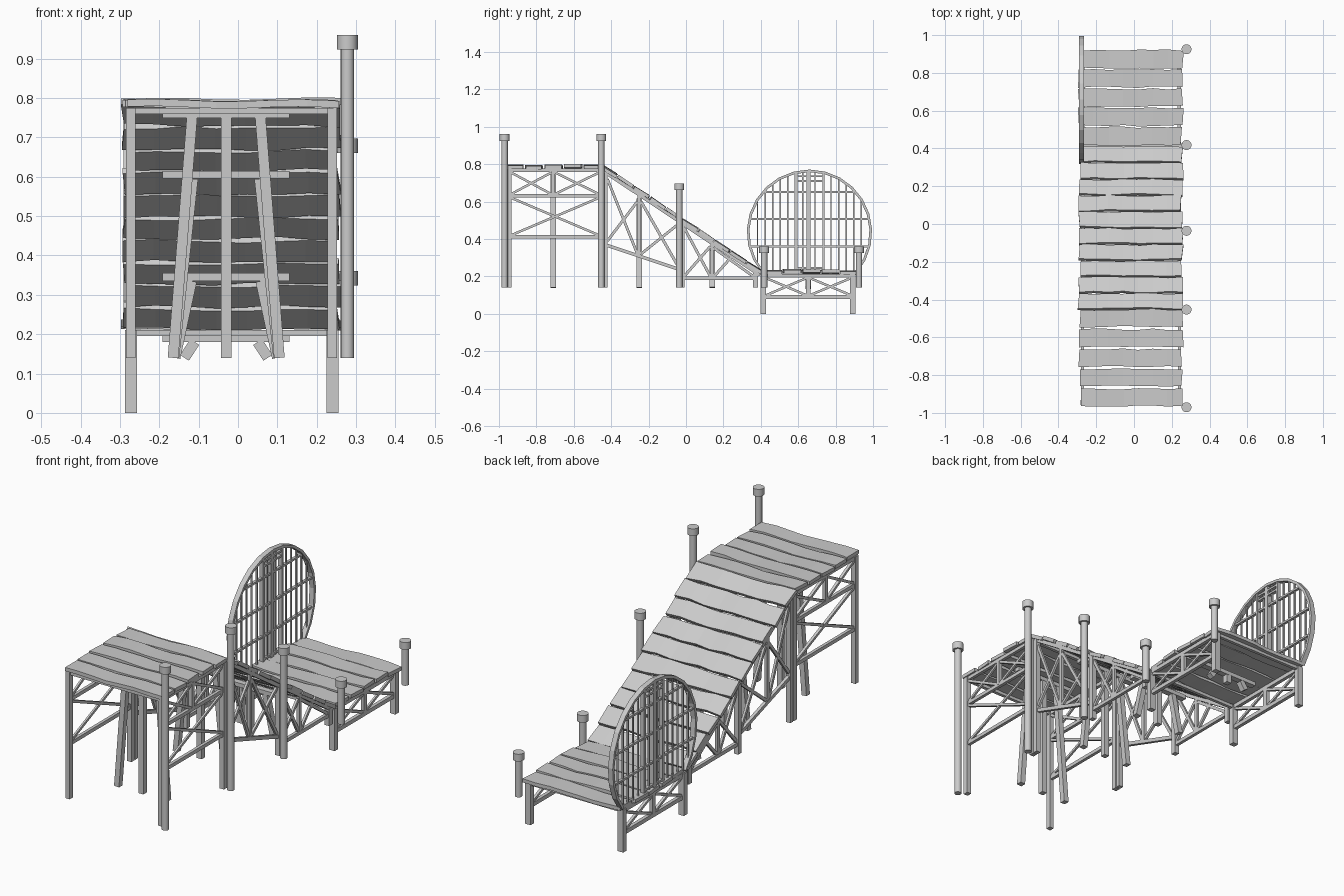
import bpy, bmesh, math, random
from mathutils import Vector, Matrix

if "Cube" in bpy.data.objects:
    bpy.data.objects.remove(bpy.data.objects["Cube"])

random.seed(4)
CX = -0.018                     # centre line of the decks
SIDES = (-0.272, 0.24)          # x of the two side frames


def finish(bm, name):
    bmesh.ops.recalc_face_normals(bm, faces=bm.faces)
    me = bpy.data.meshes.new(name)
    bm.to_mesh(me)
    bm.free()
    ob = bpy.data.objects.new(name, me)
    bpy.context.collection.objects.link(ob)
    return ob


def beam(bm, p, q, depth, width, side=(1, 0, 0)):
    """Box from p to q; depth is measured along the side axis."""
    p, q, s = Vector(p), Vector(q), Vector(side)
    d = q - p
    n = d.normalized()
    t = n.cross(s).normalized()
    m = Matrix((s * depth, t * width, d)).transposed().to_4x4()
    m.translation = (p + q) / 2
    bmesh.ops.create_cube(bm, size=1, matrix=m)


def frame(name, lines):
    """Same set of (y1, z1, y2, z2, depth, width) members on both sides."""
    bm = bmesh.new()
    for x in SIDES:
        for y1, z1, y2, z2, dep, w in lines:
            beam(bm, (x, y1, z1), (x, y2, z2), dep, w)
    return finish(bm, name)


def cross(y1, y2, z1, z2, w=0.013):
    return [(y1, z1, y2, z2, 0.010, w), (y1, z2, y2, z1, 0.014, w)]


def plank(bm, y, z, length, angle, thick=0.018):
    """Weathered board along x with wavy edges, tilted about x."""
    n = 7
    x0, x1 = -0.283 - random.uniform(0, 0.014), 0.248 + random.uniform(0, 0.012)
    rot = Matrix.Translation((0, y, z)) @ Matrix.Rotation(angle, 4, 'X')
    tilt = random.uniform(-0.003, 0.003)
    ph = random.uniform(0, 6.28)
    rings = []
    for i in range(n + 1):
        x = x0 + (x1 - x0) * i / n
        a = -length / 2 + random.uniform(-0.006, 0.003)
        b = length / 2 + random.uniform(-0.003, 0.006)
        dz = 0.003 * math.sin(i * 1.3 + ph) + tilt * (i / n - 0.5)
        jag = [random.uniform(-0.006, 0.006) if i in (0, n) else 0 for _ in range(2)]
        pts = [(x + jag[0], a, dz - thick / 2), (x + jag[1], b, dz - thick / 2),
               (x + jag[1], b, dz + thick / 2), (x + jag[0], a, dz + thick / 2)]
        rings.append([bm.verts.new(rot @ Vector(p)) for p in pts])
    for r, s in zip(rings, rings[1:]):
        for k in range(4):
            bm.faces.new((r[k], r[(k + 1) % 4], s[(k + 1) % 4], s[k]))
    bm.faces.new(rings[0])
    bm.faces.new(rings[-1])


# Planks of the upper deck, ramp and lower deck
bm = bmesh.new()
for i in range(5):
    plank(bm, -0.918 + i * 0.105, 0.787 + random.uniform(-0.004, 0.005), 0.088, 0)
finish(bm, "upper_deck_planks")
bm = bmesh.new()
slope = math.atan2(-0.55, 0.83)
for i in range(10):
    y = -0.412 + i * 0.0863
    plank(bm, y, 0.762 - (y + 0.412) * 0.665, 0.09, slope + random.uniform(-0.04, 0.04))
finish(bm, "ramp_planks")
bm = bmesh.new()
for i in range(5):
    plank(bm, 0.465 + i * 0.102, 0.222 + random.uniform(-0.004, 0.005), 0.09, 0)
finish(bm, "lower_deck_planks")

# Upper deck side frames
up = [(y, 0.14, y, 0.775, 0.024, 0.026) for y in (-0.945, -0.458)]
up += [(-0.95, z, -0.45, z, 0.016, 0.018) for z in (0.767, 0.632, 0.412)]
up += [(-0.71, 0.632, -0.71, 0.767, 0.018, 0.018)]
up += cross(-0.935, -0.72, 0.64, 0.755) + cross(-0.70, -0.465, 0.64, 0.755)
up += cross(-0.935, -0.465, 0.42, 0.62)
frame("upper_frame", up)

# Ramp side frames
ramp = [(-0.43, 0.14, -0.43, 0.755, 0.024, 0.022), (-0.02, 0.14, -0.02, 0.485, 0.024, 0.026),
        (0.372, 0.14, 0.372, 0.225, 0.024, 0.026),
        (-0.44, 0.762, 0.395, 0.207, 0.018, 0.018),
        (-0.42, 0.365, -0.03, 0.235, 0.016, 0.018), (-0.02, 0.19, 0.37, 0.19, 0.016, 0.018),
        (-0.42, 0.72, -0.26, 0.32, 0.012, 0.015), (-0.42, 0.39, -0.26, 0.60, 0.012, 0.015),
        (-0.25, 0.31, -0.25, 0.63, 0.014, 0.018), (0.14, 0.19, 0.14, 0.37, 0.014, 0.018),
        (-0.24, 0.60, -0.04, 0.25, 0.012, 0.015), (-0.24, 0.32, -0.04, 0.48, 0.012, 0.015),
        (-0.01, 0.46, 0.13, 0.20, 0.012, 0.015), (-0.01, 0.20, 0.13, 0.36, 0.012, 0.015),
        (0.15, 0.35, 0.36, 0.20, 0.012, 0.015), (0.15, 0.20, 0.24, 0.30, 0.012, 0.015)]
frame("ramp_frame", ramp)

# Lower deck side frames
low = [(y, 0.0, y, 0.21, 0.030, 0.028) for y in (0.413, 0.892)]
low += [(0.40, z, 0.905, z, 0.018, 0.02) for z in (0.203, 0.09)]
low += [(0.653, 0.09, 0.653, 0.203, 0.018, 0.024)]
low += cross(0.43, 0.642, 0.10, 0.19) + cross(0.664, 0.88, 0.10, 0.19)
frame("lower_frame", low)

# End rails carrying the decks
bm = bmesh.new()
for y, z in ((-0.945, 0.767), (-0.458, 0.767), (0.413, 0.203), (0.892, 0.203)):
    beam(bm, (SIDES[0], y, z), (SIDES[1], y, z), 0.016, 0.016, (0, 1, 0))
finish(bm, "deck_end_rails")

# Three-legged trestles under the centre line
for k, (y, z, foot, head) in enumerate(((-0.71, 0.76, 0.135, 0.087), (-0.25, 0.605, 0.133, 0.085),
                                        (0.14, 0.345, 0.13, 0.088), (0.653, 0.19, 0.106, 0.08))):
    bm = bmesh.new()
    beam(bm, (-0.192, y, z), (0.131, y, z), 0.03, 0.02, (0, 1, 0))
    for s in (-1, 0, 1):
        beam(bm, (-0.03 + s * head, y, z - 0.01), (-0.03 + s * foot, y, 0.14), 0.028, 0.027, (0, 1, 0))
    finish(bm, "trestle_%d" % (k + 1))

# Round mooring posts with caps
for k, (y, top) in enumerate(((-0.97, 0.96), (-0.453, 0.96), (-0.036, 0.697), (0.418, 0.36), (0.925, 0.36))):
    bm = bmesh.new()
    for r, z0, z1 in ((0.017, 0.14, top - 0.03), (0.0265, top - 0.036, top)):
        bmesh.ops.create_cone(bm, cap_ends=True, segments=16, radius1=r, radius2=r, depth=z1 - z0,
                              matrix=Matrix.Translation((0.278, y, (z0 + z1) / 2)))
    ob = finish(bm, "round_post_%d" % (k + 1))
    for p in ob.data.polygons:
        p.use_smooth = len(p.vertices) == 4
    ob.data.set_sharp_from_angle(angle=math.radians(40))

# Round gate: rim, open at the deck
GX, GY, GZ, R = -0.278, 0.66, 0.436, 0.335
bm = bmesh.new()
N = 18
rings = []
for i in range(N + 1):
    a = math.radians(-41 + 262 * i / N)
    rings.append([bm.verts.new((GX + dx, GY + r * math.cos(a), GZ + r * math.sin(a)))
                  for dx, r in ((-0.013, R), (0.013, R), (0.013, R - 0.014), (-0.013, R - 0.014))])
for r, s in zip(rings, rings[1:]):
    for k in range(4):
        bm.faces.new((r[k], r[(k + 1) % 4], s[(k + 1) % 4], s[k]))
bm.faces.new(rings[0])
bm.faces.new(rings[-1])
finish(bm, "gate_rim")

# Gate bars: thin uprights, rails and the framed centre
bm = bmesh.new()
RI = R - 0.008


def upright(y, depth, w):
    h = math.sqrt(RI ** 2 - (y - GY) ** 2)
    beam(bm, (GX, y, max(0.225, GZ - h)), (GX, y, GZ + h), depth, w)


for i in range(1, 6):
    for s in (-1, 1):
        upright(GY + s * (0.075 + i * 0.0405), 0.008, 0.007)
for y in (0.625, 0.69):
    upright(y, 0.008, 0.007)
for y, w in ((0.588, 0.014), (0.655, 0.022), (0.735, 0.012)):
    upright(y, 0.02, w)
for z in (0.36, 0.507, 0.652):
    h = math.sqrt(RI ** 2 - (z - GZ) ** 2)
    beam(bm, (GX, GY - h, z), (GX, GY + h, z), 0.014, 0.010)
for z in (0.245, 0.71, 0.735):
    beam(bm, (GX, 0.588, z), (GX, 0.735, z), 0.018, 0.010)
finish(bm, "gate_bars")
